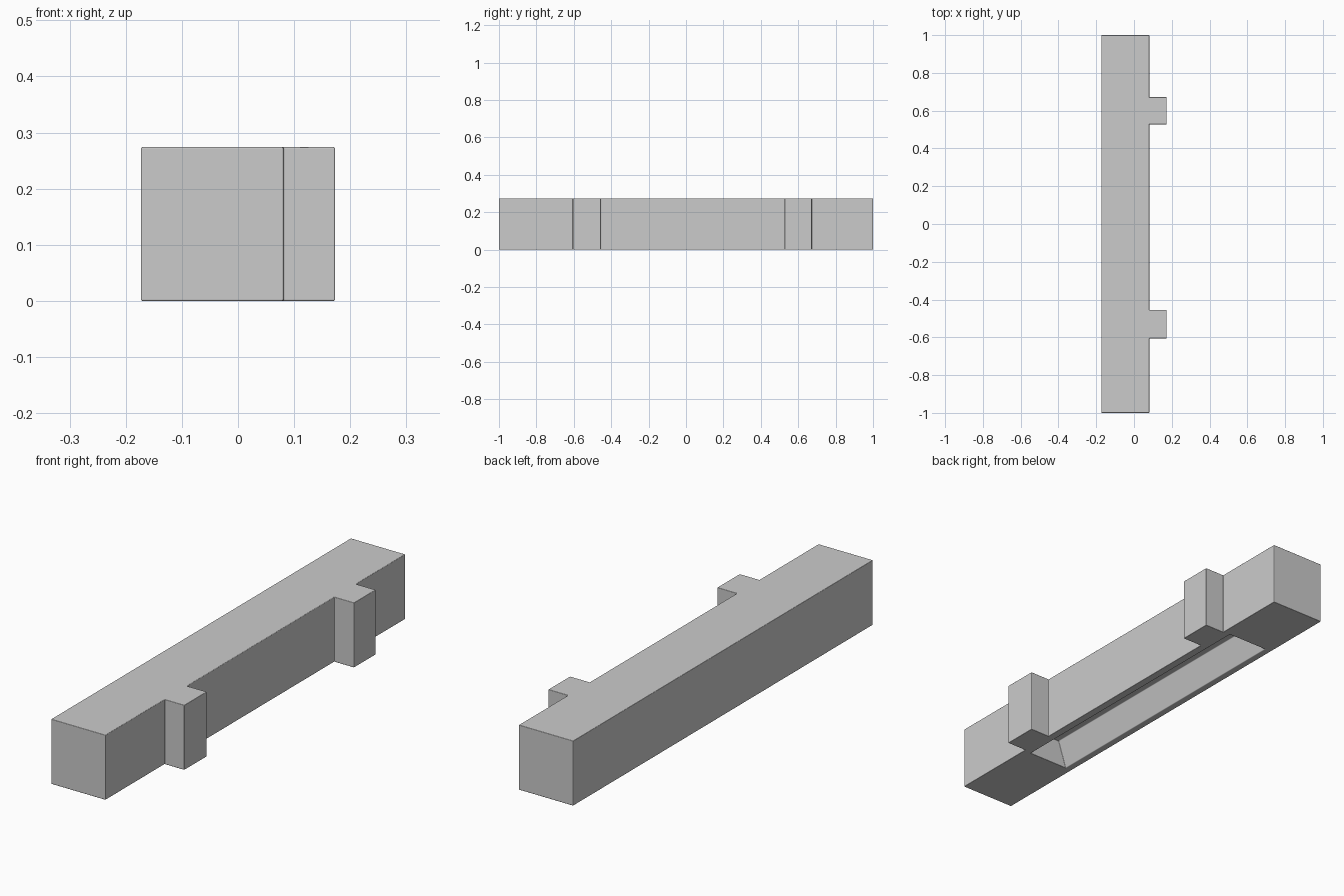
import bpy, bmesh

if "Cube" in bpy.data.objects:
    bpy.data.objects.remove(bpy.data.objects["Cube"])


def mesh_object(name, lower, upper, z0, z1):
    """Loft between two matching XY outlines at two heights."""
    bm = bmesh.new()
    a = [bm.verts.new((x, y, z0)) for x, y in lower]
    b = [bm.verts.new((x, y, z1)) for x, y in upper]
    bm.faces.new(a[::-1])
    bm.faces.new(b)
    n = len(a)
    for i in range(n):
        j = (i + 1) % n
        bm.faces.new((a[i], a[j], b[j], b[i]))
    bmesh.ops.recalc_face_normals(bm, faces=bm.faces[:])
    for f in bm.faces:
        f.smooth = True
    me = bpy.data.meshes.new(name)
    bm.to_mesh(me)
    bm.free()
    ob = bpy.data.objects.new(name, me)
    bpy.context.collection.objects.link(ob)
    return ob


def rect(x0, x1, y0, y1):
    return [(x0, y0), (x1, y0), (x1, y1), (x0, y1)]


# Plan outline of the bar with two side lugs
left, side, lug = -0.173, 0.081, 0.173
outline = [(left, -1), (side, -1)]
for y0, y1 in ((-0.605, -0.455), (0.527, 0.672)):
    outline += [(side, y0), (lug, y0), (lug, y1), (side, y1)]
outline += [(side, 1), (left, 1)]
bar = mesh_object("bar_with_lugs", outline, outline, 0, 0.274)

# Tapered recess under the bar (the cutter continues its slope below z = 0)
top, dip, slope = 0.115, 0.05, 0.038 / 0.115
x0, x1, y0, y1 = -0.142, 0.047, -0.61, 0.675
s_low, s_top = -dip * slope, top * slope
cutter = mesh_object("recess_cutter",
                     rect(x0 + s_low, x1 - s_low, y0, y1),
                     rect(x0 + s_top, x1 - s_top, y0, y1), -dip, top)
cutter.hide_render = True
cutter.hide_set(True)

cut = bar.modifiers.new("recess", 'BOOLEAN')
cut.operation = 'DIFFERENCE'
cut.solver = 'EXACT'
cut.object = cutter

# Softened edges
bevel = bar.modifiers.new("soft_edges", 'BEVEL')
bevel.width = 0.009
bevel.segments = 3
bevel.limit_method = 'ANGLE'
bevel.angle_limit = 0.6
bevel.harden_normals = True
